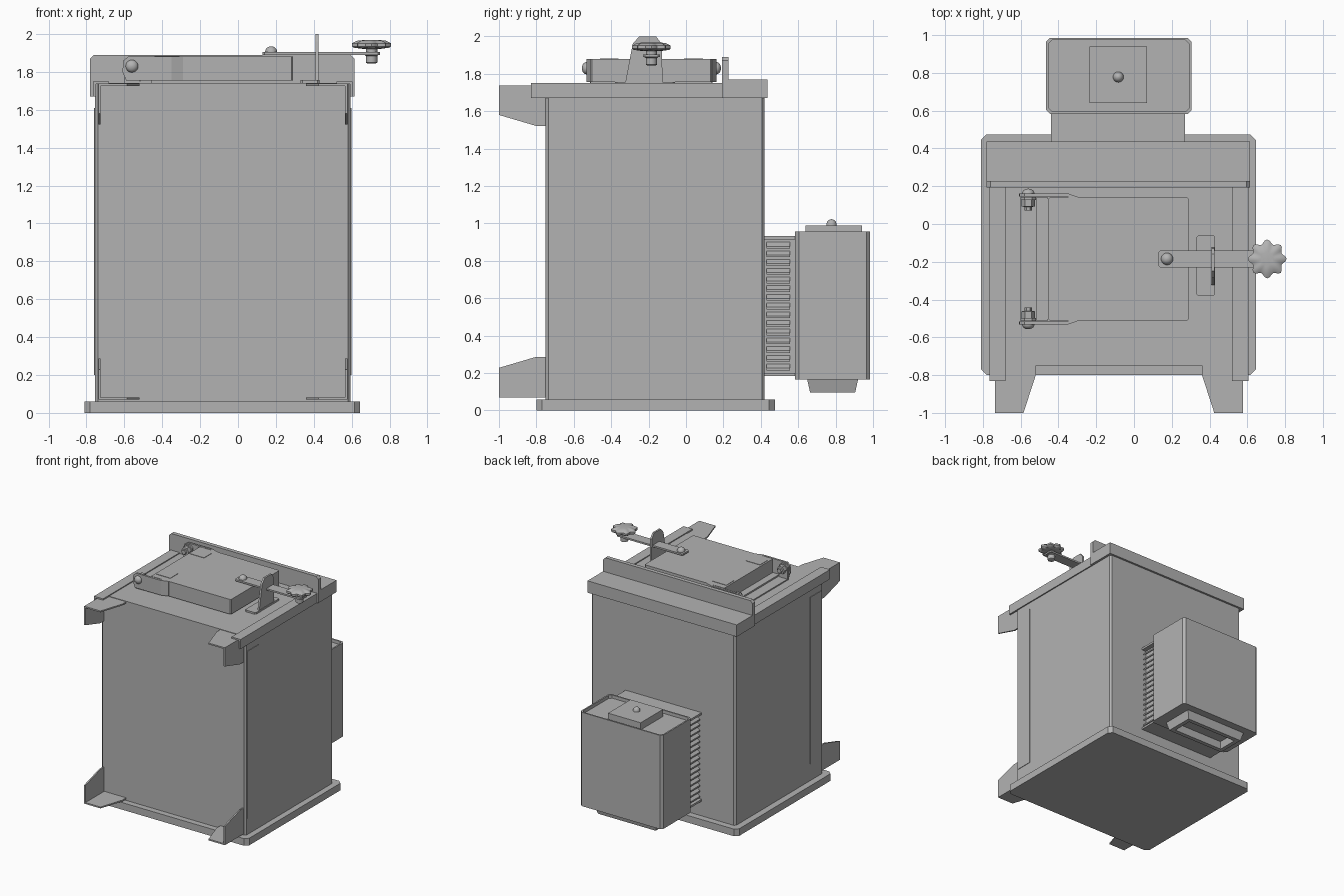
import bpy, bmesh, math
from mathutils import Vector

if "Cube" in bpy.data.objects:
    bpy.data.objects.remove(bpy.data.objects["Cube"])

steel = bpy.data.materials.new("grey_steel")
steel.diffuse_color = (0.45, 0.45, 0.45, 1)
steel.use_nodes = True
steel.node_tree.nodes["Principled BSDF"].inputs["Base Color"].default_value = steel.diffuse_color
CX = -0.08  # centre line of the cabinet


def finish(name, bm, smooth=False):
    bmesh.ops.recalc_face_normals(bm, faces=bm.faces)
    me = bpy.data.meshes.new(name)
    for f in bm.faces:
        f.smooth = smooth
    bm.to_mesh(me)
    bm.free()
    me.materials.append(steel)
    ob = bpy.data.objects.new(name, me)
    bpy.context.collection.objects.link(ob)
    return ob


def prism(name, pts, axis, a, b):
    """Extrude a flat outline along an axis from a to b."""
    def place(p, t):
        return {'x': (t, p[0], p[1]), 'y': (p[0], t, p[1]), 'z': (p[0], p[1], t)}[axis]
    bm = bmesh.new()
    lo = [bm.verts.new(place(p, a)) for p in pts]
    hi = [bm.verts.new(place(p, b)) for p in pts]
    bm.faces.new(lo)
    bm.faces.new(hi)
    n = len(pts)
    for i in range(n):
        bm.faces.new((lo[i], lo[(i + 1) % n], hi[(i + 1) % n], hi[i]))
    return finish(name, bm)


def box(name, x0, x1, y0, y1, z0, z1, c=0.0):
    """Box, optionally with chamfered upright corners."""
    if c:
        pts = [(x0 + c, y0), (x1 - c, y0), (x1, y0 + c), (x1, y1 - c),
               (x1 - c, y1), (x0 + c, y1), (x0, y1 - c), (x0, y0 + c)]
    else:
        pts = [(x0, y0), (x1, y0), (x1, y1), (x0, y1)]
    return prism(name, pts, 'z', z0, z1)


def lathe(name, profile, at, axis=(0, 0, 1), seg=20, smooth=True):
    """Turned part; profile is (radius, height)."""
    bm = bmesh.new()
    rings = [[bm.verts.new((r * math.cos(2 * math.pi * i / seg),
                            r * math.sin(2 * math.pi * i / seg), h))
              for i in range(seg)] for r, h in profile]
    for p, q in zip(rings, rings[1:]):
        for i in range(seg):
            bm.faces.new((p[i], p[(i + 1) % seg], q[(i + 1) % seg], q[i]))
    bm.faces.new(rings[0])
    bm.faces.new(rings[-1])
    ob = finish(name, bm, smooth)
    ob.rotation_mode = 'QUATERNION'
    ob.rotation_quaternion = Vector((0, 0, 1)).rotation_difference(Vector(axis))
    ob.location = at
    return ob


def dome(r, h, n=5):
    return [(r, -0.005)] + [(max(r * math.cos(t), 0.001), h * math.sin(t))
                            for t in (i * math.pi / 2 / n for i in range(n + 1))]


# Base plate and cabinet
box("base_plate", -0.81, 0.645, -0.80, 0.475, 0, 0.06, 0.03)
box("cabinet_body", -0.755, 0.595, -0.75, 0.42, 0.06, 1.742, 0.015)

# Rear cap and upright rear splash plate
box("rear_cap", -0.78, 0.615, 0.20, 0.437, 1.67, 1.77)
prism("rear_upright", [(-0.78, 1.67), (0.615, 1.67), (0.615, 1.87), (0.595, 1.89),
                       (-0.76, 1.89), (-0.78, 1.87)], 'y', 0.193, 0.227)

for s, side in ((-1, "left"), (1, "right")):
    def mx(d):
        return CX + s * d
    # Angle rail along the top edge
    prism(side + "_top_rail", [(mx(0.685), 1.67), (mx(0.685), 1.75), (mx(0.60), 1.75),
                               (mx(0.60), 1.735), (mx(0.67), 1.735), (mx(0.67), 1.67)],
          'y', -0.83, 0.195)
    # Shallow strip on the cabinet side
    box(side + "_side_strip", *sorted((mx(0.67), mx(0.679))), -0.73, -0.58, 0.20, 1.61)
    # Four front corner brackets, each a flat plate and an upright plate
    for level, z0, d in (("upper", 1.738, -1), ("lower", 0.07, 1)):
        prism(f"{side}_{level}_bracket_flat",
              [(mx(0.657), -1), (mx(0.505), -1), (mx(0.44), -0.80), (mx(0.44), -0.745),
               (mx(0.657), -0.745)], 'z', z0, z0 + d * 0.012)
        prism(f"{side}_{level}_bracket_upright",
              [(-1, z0), (-1, z0 + d * 0.158), (-0.80, z0 + d * 0.217),
               (-0.745, z0 + d * 0.217), (-0.745, z0)], 'x', mx(0.645), mx(0.657))

# Lid with hinge ears, bolts and small inset plates
YC = -0.185
box("lid", -0.455, 0.29, YC - 0.325, YC + 0.325, 1.755, 1.88, 0.008)
box("hinge_strip", -0.515, -0.455, YC - 0.325, YC + 0.325, 1.74, 1.765)
box("hinge_base", -0.60, -0.515, YC - 0.325, YC + 0.325, 1.74, 1.752)
ear = [(-0.59, 1.755), (-0.35, 1.755), (-0.35, 1.88), (-0.58, 1.88), (-0.605, 1.86), (-0.61, 1.80)]
for s, side in ((-1, "front"), (1, "rear")):
    def my(d):
        return YC + s * d
    prism(side + "_lid_ear", ear, 'y', my(0.33), my(0.347))
    prism(side + "_lid_ear_taper", [(-0.35, my(0.31)), (-0.35, my(0.347)), (-0.29, my(0.326)),
                                    (-0.29, my(0.31))], 'z', 1.755, 1.88)
    prism(side + "_hinge_lug", [(-0.60, 1.742), (-0.52, 1.742), (-0.52, 1.85), (-0.54, 1.87),
                                (-0.58, 1.87), (-0.60, 1.85)], 'y', my(0.312), my(0.328))
    lathe(side + "_hinge_bolt", dome(0.033, 0.025), (-0.56, my(0.347), 1.83), (0, s, 0))
    lathe(side + "_hinge_nut", [(0.035, 0), (0.035, 0.035), (0.02, 0.036), (0.02, 0.055)],
          (-0.56, my(0.312), 1.83), (0, -s, 0), 6, False)
    yc = YC + s * 0.225
    box(side + "_lid_plate", -0.44, -0.31, yc - 0.05, yc + 0.05, 1.878, 1.883)

# Latch: foot, upright guide, swing arm with pivot and star knob
box("latch_foot", 0.33, 0.43, -0.38, -0.06, 1.74, 1.757, 0.01)
prism("latch_guide", [(-0.325, 1.75), (-0.285, 1.96), (-0.25, 2.0), (-0.16, 2.0),
                      (-0.13, 1.96), (-0.125, 1.75)], 'x', 0.41, 0.426)
box("latch_arm", 0.13, 0.75, YC - 0.045, YC + 0.045, 1.89, 1.904, 0.01)
lathe("latch_pivot", dome(0.032, 0.031), (0.175, YC, 1.904))
lathe("knob_stem", [(0.02, -0.06), (0.03, -0.055), (0.03, -0.02), (0.037, -0.015),
                    (0.037, 0.0), (0.03, 0.0), (0.03, 0.03)], (0.705, YC, 1.904), seg=12, smooth=False)
bm = bmesh.new()
N = 48
rings = []
for k, z in ((0.5, 1.922), (0.92, 1.928), (1.0, 1.935), (1.0, 1.951), (0.75, 1.964), (0.4, 1.968)):
    ring = []
    for i in range(N):
        t = 2 * math.pi * i / N
        r = k * (0.092 + 0.011 * math.cos(8 * t))
        ring.append(bm.verts.new((0.705 + r * math.cos(t), YC + r * math.sin(t), z)))
    rings.append(ring)
for p, q in zip(rings, rings[1:]):
    for i in range(N):
        bm.faces.new((p[i], p[(i + 1) % N], q[(i + 1) % N], q[i]))
bm.faces.new(rings[0])
bm.faces.new(rings[-1])
finish("star_knob", bm, True)

# Finned neck between the cabinet and the rear housing
box("neck_core", -0.40, 0.23, 0.41, 0.59, 0.19, 0.925)
box("neck_top_plate", -0.44, 0.27, 0.41, 0.585, 0.915, 0.932)
box("neck_bottom_plate", -0.44, 0.27, 0.41, 0.585, 0.183, 0.20)
for s, side in ((-1, "left"), (1, "right")):
    for i in range(15):
        z = 0.215 + i * 0.0465
        inner, outer = -0.085 + s * 0.31, -0.085 + s * 0.345
        prism(f"{side}_fin_{i + 1}", [(inner, z + 0.025), (inner, z + 0.037), (outer, z + 0.012),
                                      (outer, z)], 'y', 0.43, 0.555)

# Rear housing with a sunken top, cover plate and bottom outlet
box("housing", -0.465, 0.305, 0.583, 0.985, 0.165, 0.93, 0.02)
rim = bmesh.new()
loops = []
for d, z in ((0, 0.93), (0, 0.957), (0.012, 0.957), (0.012, 0.93)):
    x0, x1, y0, y1, c = -0.465 + d, 0.305 - d, 0.583 + d, 0.985 - d, 0.02
    loops.append([rim.verts.new((x, y, z)) for x, y in (
        (x0 + c, y0), (x1 - c, y0), (x1, y0 + c), (x1, y1 - c),
        (x1 - c, y1), (x0 + c, y1), (x0, y1 - c), (x0, y0 + c))])
for p, q in zip(loops, loops[1:]):
    for i in range(8):
        rim.faces.new((p[i], p[(i + 1) % 8], q[(i + 1) % 8], q[i]))
finish("housing_rim", rim)
box("cover_plate", -0.235, 0.07, 0.64, 0.94, 0.92, 0.99)
lathe("cover_bolt", dome(0.028, 0.033), (-0.083, 0.778, 0.99))

out = bmesh.new()
loops = []
for w, h, z in ((0.29, 0.137, 0.17), (0.27, 0.12, 0.095), (0.235, 0.085, 0.095), (0.225, 0.075, 0.155)):
    loops.append([out.verts.new((CX + a * w, 0.784 + b * h, z))
                  for a, b in ((-1, -1), (1, -1), (1, 1), (-1, 1))])
for p, q in zip(loops, loops[1:]):
    for i in range(4):
        out.faces.new((p[i], p[(i + 1) % 4], q[(i + 1) % 4], q[i]))
out.faces.new(loops[-1])
out.faces.new(loops[0])
finish("bottom_outlet", out)

# Smooth shading on turned parts with sharp edges kept
bpy.ops.object.select_all(action='DESELECT')
for ob in bpy.data.objects:
    if any(k in ob.name for k in ("bolt", "knob", "pivot")):
        ob.select_set(True)
        bpy.context.view_layer.objects.active = ob
bpy.ops.object.shade_smooth_by_angle(angle=math.radians(35))
